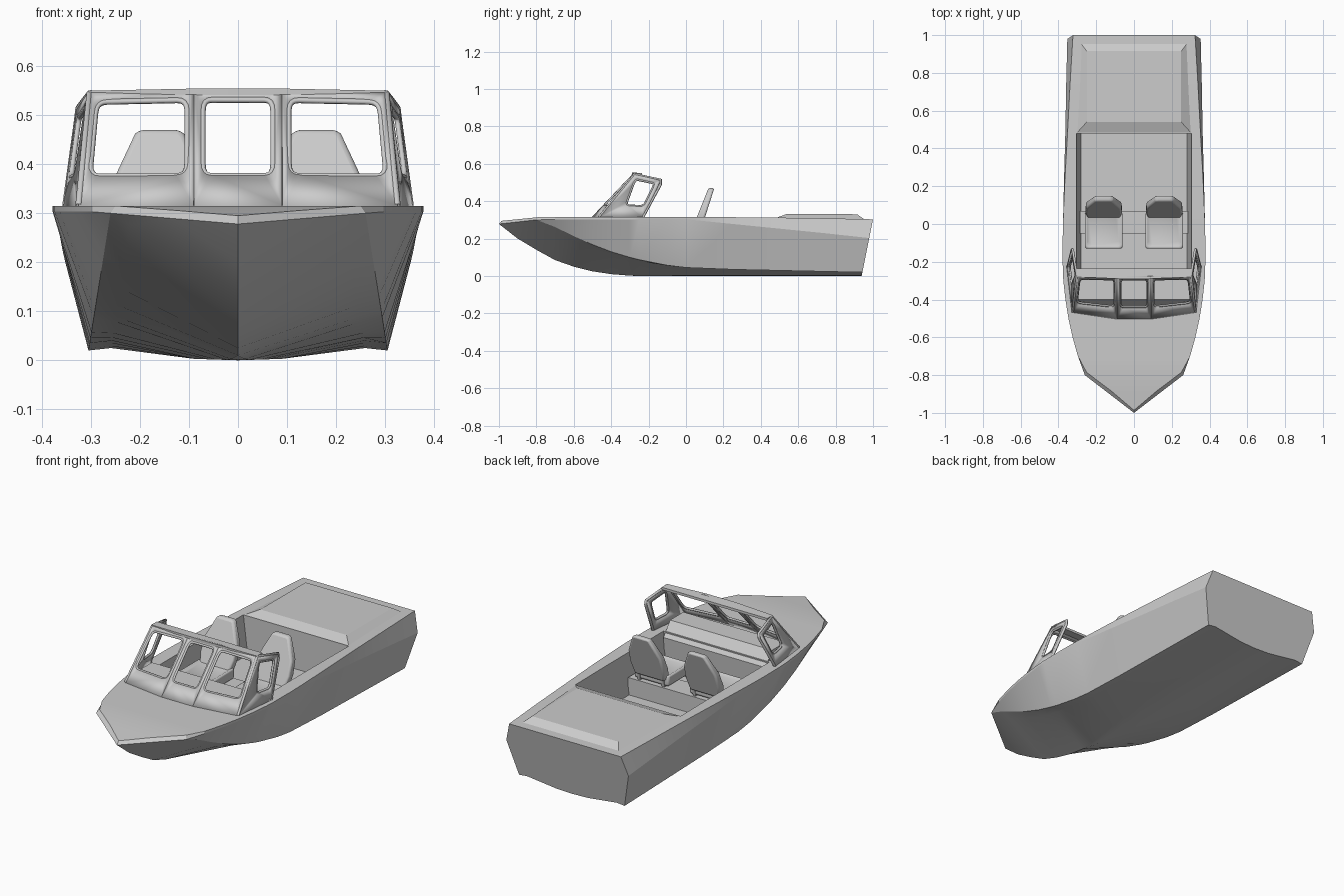
import bpy, bmesh, math
from mathutils import Vector

if "Cube" in bpy.data.objects:
    bpy.data.objects.remove(bpy.data.objects["Cube"])

grey = bpy.data.materials.new("plain_grey")
grey.use_nodes = True
grey.diffuse_color = (0.6, 0.6, 0.6, 1)
grey.node_tree.nodes["Principled BSDF"].inputs["Base Color"].default_value = (0.6, 0.6, 0.6, 1)


def finish(bm, name, bevel=0, thickness=0, angle=30):
    """Turn a bmesh into a shaded object with optional modifiers."""
    bmesh.ops.recalc_face_normals(bm, faces=bm.faces[:])
    mesh = bpy.data.meshes.new(name)
    bm.to_mesh(mesh)
    bm.free()
    ob = bpy.data.objects.new(name, mesh)
    bpy.context.collection.objects.link(ob)
    mesh.materials.append(grey)
    if thickness:
        mod = ob.modifiers.new("thickness", "SOLIDIFY")
        mod.thickness, mod.offset = thickness, 0
    if bevel:
        mod = ob.modifiers.new("rounding", "BEVEL")
        mod.width, mod.segments = bevel, 3
    bpy.ops.object.select_all(action="DESELECT")
    ob.select_set(True)
    bpy.context.view_layer.objects.active = ob
    bpy.ops.object.shade_smooth_by_angle(angle=math.radians(angle))
    return ob


def prism(name, outline, place, low, high, bevel=0):
    """Extrude a 2D outline; place(a, b, depth) gives the 3D point."""
    bm = bmesh.new()
    ends = [[bm.verts.new(place(a, b, d)) for a, b in outline] for d in (low, high)]
    n = len(outline)
    for ring in ends:
        bm.faces.new(ring)
    for i in range(n):
        j = (i + 1) % n
        bm.faces.new((ends[0][i], ends[0][j], ends[1][j], ends[1][i]))
    return finish(bm, name, bevel)


def across(y, z, x):
    return (x, y, z)


# Hull: y, keel height, chine height, gunwale half width
COCKPIT_FRONT, COCKPIT_BACK, FLOOR = -0.25, 0.48, 0.11
stations = [(-1, .278, .278, 0), (-.9, .2, .289, .13), (-.8, .14, .3, .262),
            (-.7, .085, .262, .297), (-.6, .05, .213, .325), (-.5, .025, .168, .347),
            (-.4, .01, .13, .363), (-.3, .002, .1, .374), (COCKPIT_FRONT, 0, .087, .377),
            (-.1, 0, .057, .378), (0, 0, .045, .376), (.25, 0, .035, .365),
            (COCKPIT_BACK, 0, .03, .352), (.75, 0, .024, .338), (1, 0, .02, .323)]


def section(y, keel, chine_z, gun):
    aft = max(y, 0)
    flat = min(max((y + .4) / .6, 0), 1)
    chine = min(.305 - .16 * (chine_z - .02), gun)
    top = min(.315, .295 + .1 * (y + 1)) - .012 * aft ** 2
    strake = keel + (chine_z - keel) * .85
    strake += flat * (chine_z + .005 - strake)
    bow = y <= -.8
    knuckle_z = chine_z if bow else .303 - .1 * aft
    knuckle_x = chine if bow else gun + .03 * aft ** 1.3
    edge = max(gun - .012, 0) if bow else gun
    edge_y = y + .014 if bow else y
    half = [(.09 * flat, y, keel + .003 * flat), (chine * .85, y, strake), (chine, y, chine_z),
            (knuckle_x, y, knuckle_z), (edge, edge_y, top),
            (min(.305, max(edge - .02, 0)), edge_y, top)]
    loop = [(0, y, keel)] + half + [(-a, b, c) for a, b, c in reversed(half)]
    if y == 1:
        loop = [(a, b + (c - .305) * .2, c) for a, b, c in loop]
    return loop


bm = bmesh.new()
rings = [[bm.verts.new(p) for p in section(*s)] for s in stations]
wells = {}
for s, ring in zip(stations, rings):
    if COCKPIT_FRONT <= s[0] <= COCKPIT_BACK:
        wells[s[0]] = [ring[6]] + [bm.verts.new((x, s[0], FLOOR)) for x in (.28, -.28)] + [ring[7]]
for k in range(len(rings) - 1):
    a, b = rings[k], rings[k + 1]
    ya, yb = stations[k][0], stations[k + 1][0]
    for i in range(len(a)):
        j = (i + 1) % len(a)
        if i == 6 and ya in wells and yb in wells:
            wa, wb = wells[ya], wells[yb]
            for m in range(3):
                bm.faces.new((wa[m], wa[m + 1], wb[m + 1], wb[m]))
        else:
            bm.faces.new((a[i], a[j], b[j], b[i]))
for y in (COCKPIT_FRONT, COCKPIT_BACK):
    bm.faces.new(wells[y])
bm.faces.new(rings[-1])
bmesh.ops.remove_doubles(bm, verts=bm.verts[:], dist=.0005)
bmesh.ops.dissolve_degenerate(bm, edges=bm.edges[:], dist=.0003)
finish(bm, "hull", angle=20)

# Raised engine hatch
bm = bmesh.new()
base = [bm.verts.new(p) for p in ((-.3, .485, .312), (.3, .485, .312), (.28, .955, .302), (-.28, .955, .302))]
lid = [bm.verts.new(p) for p in ((-.25, .54, .332), (.25, .54, .332), (.25, .915, .33), (-.25, .915, .33))]
bm.faces.new(lid)
for i in range(4):
    j = (i + 1) % 4
    bm.faces.new((base[i], base[j], lid[j], lid[i]))
finish(bm, "engine_hatch", angle=5)

# Dashboard and seat bench
prism("dashboard", [(-.44, .31), (-.4, .36), (-.29, .36), (-.235, .29), (-.25, FLOOR), (-.3, FLOOR)],
      across, -.295, .295)
prism("seat_bench", [(-.05, FLOOR), (-.05, .2), (.07, .2), (.07, FLOOR)], across, -.285, .285)


# Windscreen panels: a four-cornered sheet with a rounded opening and a seal
def window_panel(name, corners, opening, radius=.1):
    A, B, C, D = [Vector(c) for c in corners]

    def at(u, v):
        return (A.lerp(B, u)).lerp(D.lerp(C, u), v)

    hole = []
    for i, p in enumerate(opening):
        p = Vector(p)
        before, after = Vector(opening[i - 1]), Vector(opening[(i + 1) % len(opening)])
        start = p + (before - p).normalized() * radius
        end = p + (after - p).normalized() * radius
        for t in (0, .25, .5, .75, 1):
            hole.append(at(*start.lerp(p, t).lerp(p.lerp(end, t), t)))
    bm = bmesh.new()
    edges = []
    for loop in ([A, B, C, D], hole):
        vs = [bm.verts.new(p) for p in loop]
        edges += [bm.edges.new((vs[i - 1], vs[i])) for i in range(len(vs))]
    bmesh.ops.triangle_fill(bm, use_beauty=True, edges=edges, normal=(B - A).cross(D - A).normalized())
    finish(bm, name, thickness=.01)
    tube(name + "_seal", hole, .006, True)


def tube(name, points, radius, cyclic=False):
    curve = bpy.data.curves.new(name, "CURVE")
    curve.dimensions = "3D"
    curve.bevel_depth, curve.bevel_resolution = radius, 1
    line = curve.splines.new("POLY")
    line.points.add(len(points) - 1)
    for q, p in zip(line.points, points):
        q.co = (*p, 1)
    line.use_cyclic_u = cyclic
    curve.materials.append(grey)
    bpy.context.collection.objects.link(bpy.data.objects.new(name, curve))


window_panel("centre_screen", [(-.09, -.5, .312), (.09, -.5, .312), (.09, -.275, .55), (-.09, -.275, .55)],
             [(.1, .27), (.9, .27), (.9, .92), (.1, .92)])
for side, s in (("left", 1), ("right", -1)):
    window_panel(side + "_screen",
                 [(s * .09, -.5, .312), (s * .325, -.465, .312), (s * .302, -.275, .545), (s * .09, -.275, .55)],
                 [(.06, .27), (.93, .27), (.93, .92), (.06, .92)])
    window_panel(side + "_wing",
                 [(s * .325, -.465, .312), (s * .352, -.23, .312), (s * .325, -.135, .51), (s * .302, -.275, .545)],
                 [(.42, .3), (.88, .3), (.86, .9), (.16, .9)])
    # Frame bars along the screen corners
    tube(side + "_corner_bar", [(s * .325, -.465, .315), (s * .302, -.275, .545), (s * .325, -.135, .515),
                                (s * .328, -.135, .49), (s * .352, -.23, .315)], .007)

# Rim along the top of the windscreen
prism("screen_rim", [(-.305, -.28), (-.08, -.29), (.08, -.29), (.305, -.28), (.305, -.235), (-.305, -.235)],
      lambda x, y, z: (x, y, z - .02 * abs(x)), .543, .556)

# Two bucket seats
for side, cx in (("left", .16), ("right", -.16)):
    bm = bmesh.new()
    bmesh.ops.create_cube(bm, size=1)
    for v in bm.verts:
        v.co = (cx + v.co.x * .2, -.035 + v.co.y * .19, .235 + v.co.z * .06)
    top = max(bm.faces, key=lambda f: f.calc_center_median().z)
    bmesh.ops.inset_region(bm, faces=[top], thickness=.03)
    for v in top.verts:
        v.co.z -= .012
    finish(bm, side + "_seat_cushion", bevel=.012)

    outline = [(-.085, .235), (.085, .235), (.097, .3), (.093, .37), (.05, .462), (.04, .47),
               (-.04, .47), (-.05, .462), (-.093, .37), (-.097, .3)]
    prism(side + "_seat_back", outline,
          lambda x, z, d: (cx + x, .06 + (z - .32) * .4 + d * (1 - (z - .24) * 1.6), z), 0, .05, .01)
    for k in (-.07, .07):
        prism(side + "_seat_bracket", [(.03, .2), (.06, .2), (.075, .29), (.055, .29)],
              across, cx + k - .008, cx + k + .008)
